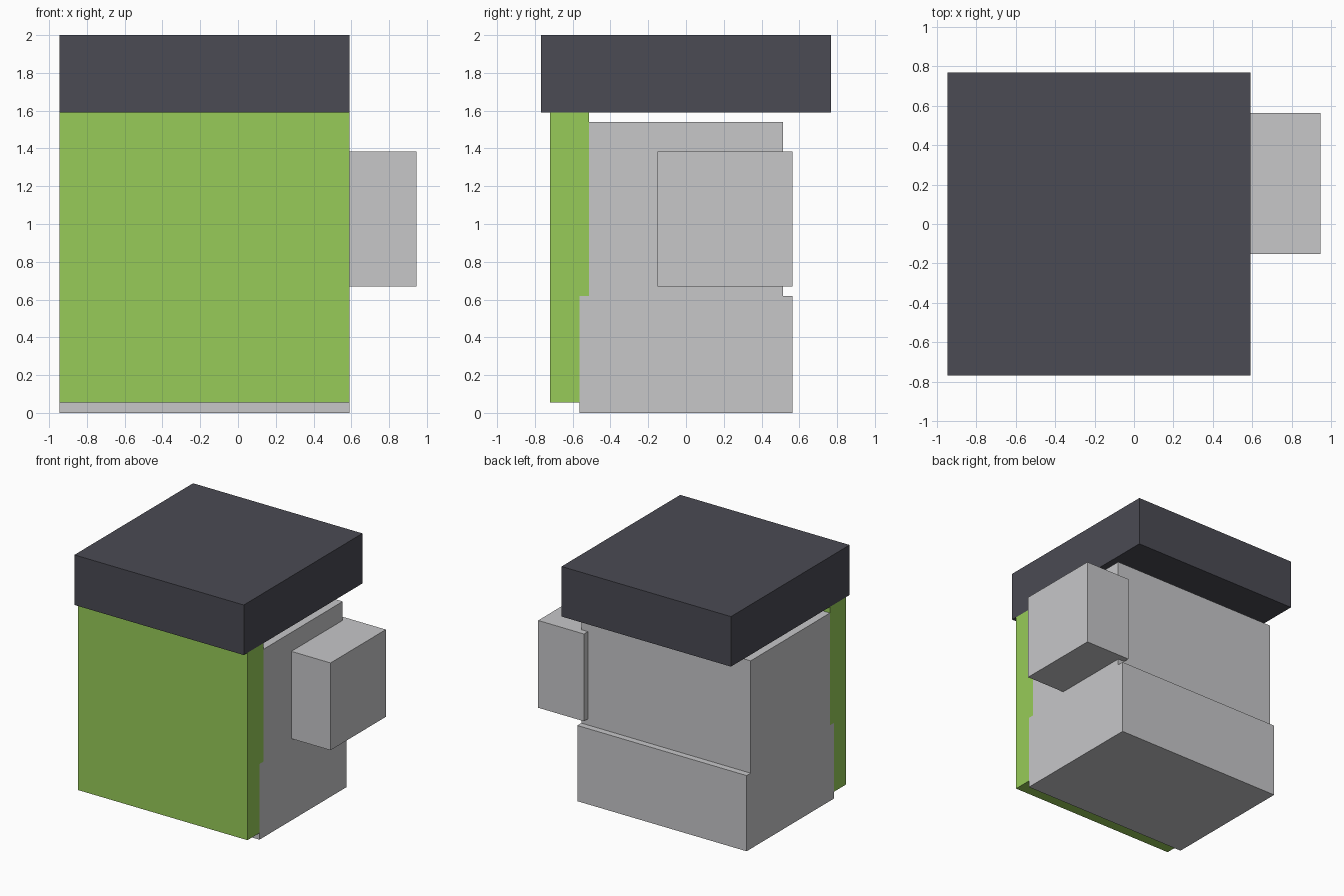
import bpy
import bmesh

cube = bpy.data.objects.get("Cube")
if cube:
    bpy.data.objects.remove(cube, do_unlink=True)


def material(name, rgb):
    mat = bpy.data.materials.new(name)
    mat.use_nodes = True
    mat.diffuse_color = (*rgb, 1)
    mat.node_tree.nodes["Principled BSDF"].inputs["Base Color"].default_value = (*rgb, 1)
    return mat


def extrude_profile(name, profile, x0, x1, mat):
    """Extrude a (y, z) outline along x."""
    bm = bmesh.new()
    face = bm.faces.new([bm.verts.new((x0, y, z)) for y, z in profile])
    new = bmesh.ops.extrude_face_region(bm, geom=[face])["geom"]
    verts = [g for g in new if isinstance(g, bmesh.types.BMVert)]
    bmesh.ops.translate(bm, verts=verts, vec=(x1 - x0, 0, 0))
    bmesh.ops.recalc_face_normals(bm, faces=bm.faces)
    mesh = bpy.data.meshes.new(name)
    bm.to_mesh(mesh)
    bm.free()
    mesh.materials.append(mat)
    obj = bpy.data.objects.new(name, mesh)
    bpy.context.collection.objects.link(obj)
    return obj


def box(name, x, y, z, mat):
    outline = [(y[0], z[0]), (y[1], z[0]), (y[1], z[1]), (y[0], z[1])]
    return extrude_profile(name, outline, *x, mat)


green = material("leaf green", (0.31, 0.597, 0.098))
grey = material("light grey", (0.571, 0.571, 0.584))
dark = material("charcoal", (0.069, 0.069, 0.087))

# Shared widths and depths
width = (-0.945, 0.59)
base_y, upper_y = 0.565, 0.513
step_z = 0.62

# Stepped body
box("lower_body", width, (-base_y, base_y), (0, step_z), grey)
box("upper_body", width, (-upper_y, upper_y), (step_z, 1.54), grey)

# Front panel, notched around the wider lower body
front, bottom, top = -0.72, 0.055, 1.59
extrude_profile("front_panel", [
    (front, bottom), (-base_y, bottom), (-base_y, step_z),
    (-upper_y, step_z), (-upper_y, top), (front, top)], *width, green)

# Overhanging lid and side block
box("lid", width, (-0.768, 0.768), (top, 2), dark)
box("side_block", (0.53, 0.945), (-0.152, 0.564), (0.67, 1.385), grey)
